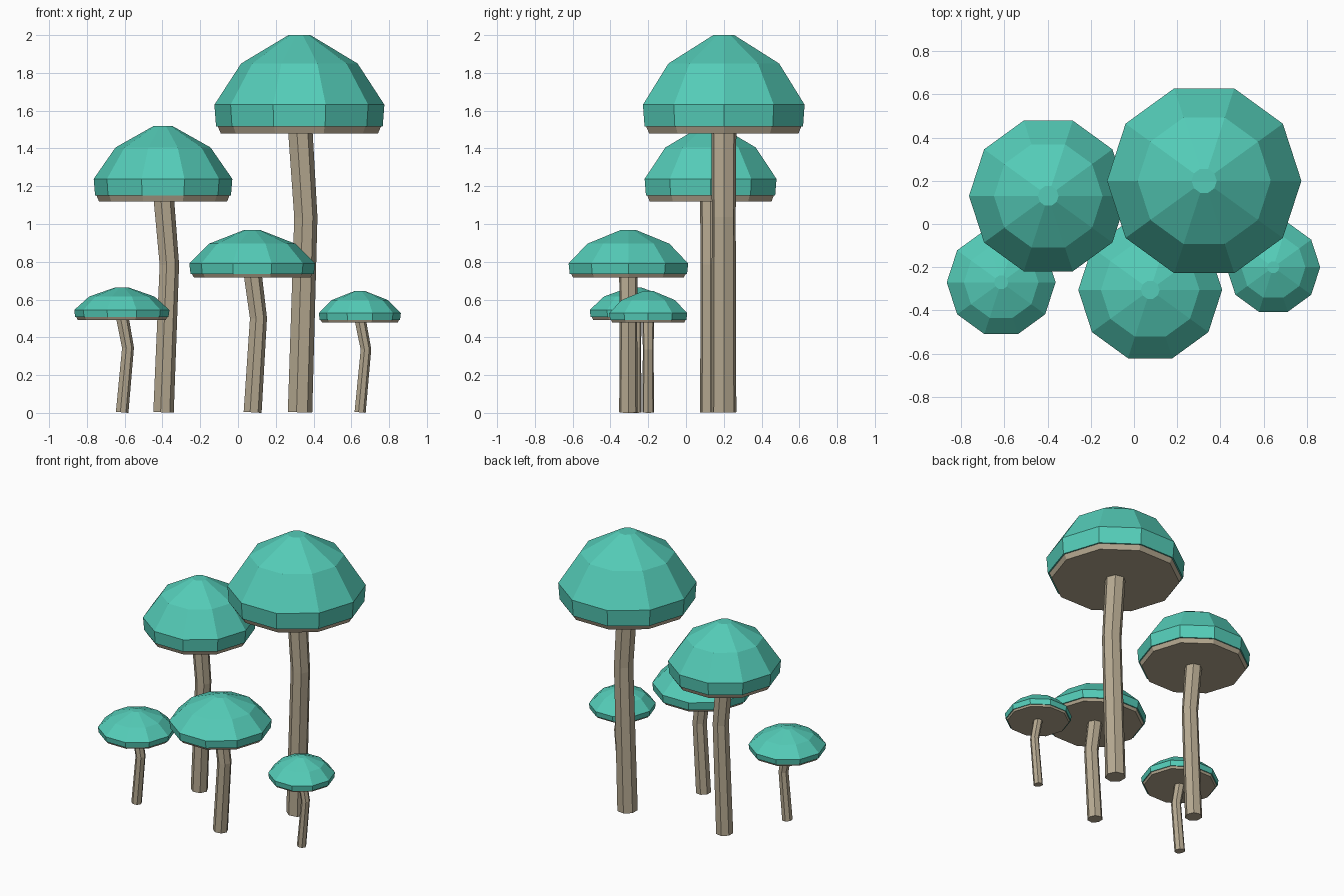
import bpy, bmesh, math
from mathutils import Vector

if "Cube" in bpy.data.objects:
    bpy.data.objects.remove(bpy.data.objects["Cube"])


def material(name, rgb):
    m = bpy.data.materials.new(name)
    m.diffuse_color = (*rgb, 1)
    m.use_nodes = True
    m.node_tree.nodes["Principled BSDF"].inputs["Base Color"].default_value = m.diffuse_color
    return m


teal = material("teal cap", (0.089, 0.604, 0.479))
tan = material("tan stem", (0.47, 0.40, 0.285))


def loft(name, sections, sides, mat):
    """Skin rings given as (centre, radius, axis) and close both ends."""
    bm = bmesh.new()
    rings = []
    for centre, r, axis in sections:
        q = Vector((0, 0, 1)).rotation_difference(axis)
        ring = []
        for i in range(sides):
            a = 2 * math.pi * i / sides
            p = Vector((r * math.cos(a), r * math.sin(a), 0))
            ring.append(bm.verts.new(centre + q @ p))
        rings.append(ring)
    for lo, hi in zip(rings, rings[1:]):
        for i in range(sides):
            j = (i + 1) % sides
            bm.faces.new((lo[i], lo[j], hi[j], hi[i]))
    bm.faces.new(rings[0][::-1])
    bm.faces.new(rings[-1])
    me = bpy.data.meshes.new(name)
    bm.to_mesh(me)
    bm.free()
    me.materials.append(mat)
    ob = bpy.data.objects.new(name, me)
    bpy.context.collection.objects.link(ob)


UP = Vector((0, 0, 1))


def mushroom(tag, x, y, cap_r, z_under, z_cap, z_top, stem_r):
    # Ten-sided faceted cap
    h = z_top - z_cap
    profile = [(0.98, 0), (1, 0.24), (0.685, 0.69), (0.13, 1)]
    loft(tag + "_cap", [(Vector((x, y, z_cap + f * h)), cap_r * r, UP)
                        for r, f in profile], 10, teal)
    # Underside disc, narrowing downwards
    loft(tag + "_underside", [(Vector((x, y, z_under)), cap_r * 0.925, UP),
                              (Vector((x, y, z_cap + 0.002)), cap_r * 0.96, UP)],
         10, tan)
    # Seven-sided stem with one bend
    a = Vector((x, y, 0.003))
    b = Vector((x + 0.031, y, z_under * 0.7))
    c = Vector((x + 0.002, y, z_under + 0.008))
    d1, d2 = (b - a).normalized(), (c - b).normalized()
    loft(tag + "_stem", [(a, stem_r, d1),
                         (b, stem_r * 0.95, (d1 + d2).normalized()),
                         (c, stem_r, d2)], 7, tan)


for args in [
    ("tallest", 0.325, 0.20, 0.45, 1.48, 1.515, 2.0, 0.068),
    ("second", -0.397, 0.13, 0.367, 1.12, 1.15, 1.52, 0.057),
    ("middle", 0.075, -0.305, 0.333, 0.716, 0.735, 0.968, 0.05),
    ("small_left", -0.615, -0.27, 0.252, 0.492, 0.507, 0.665, 0.035),
    ("small_right", 0.645, -0.20, 0.217, 0.479, 0.491, 0.645, 0.031),
]:
    mushroom(*args)
